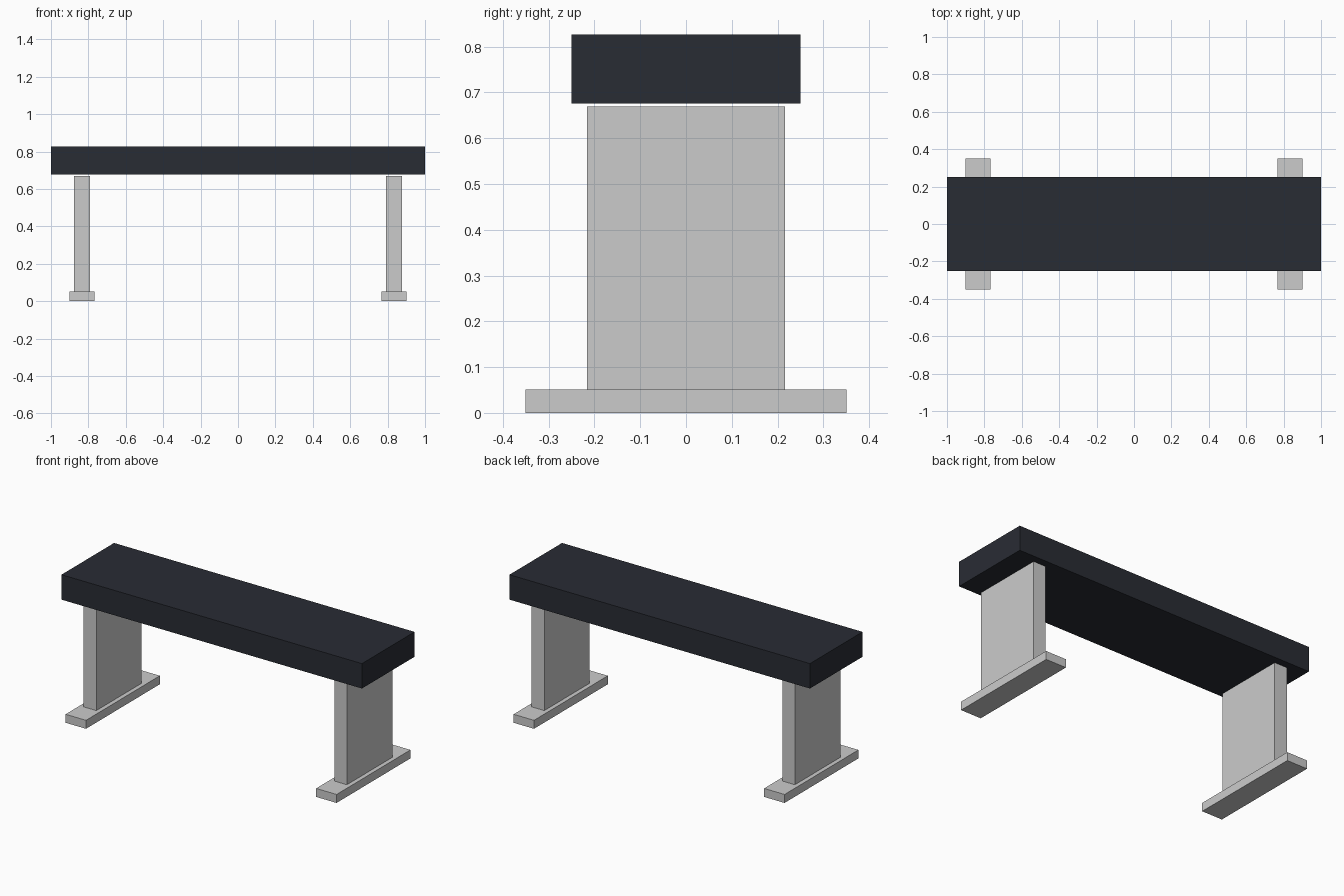
import bpy

if "Cube" in bpy.data.objects:
    bpy.data.objects.remove(bpy.data.objects["Cube"])


def box(name, center, size):
    bpy.ops.mesh.primitive_cube_add(size=1, location=center)
    ob = bpy.context.object
    ob.name = name
    ob.scale = size
    bpy.ops.object.transform_apply(location=False, rotation=False, scale=True)
    return ob


# Dark seat slab
seat = box("seat", (0, 0, 0.751), (2.0, 0.5, 0.15))
dark = bpy.data.materials.new("dark_seat")
dark.diffuse_color = (0.022, 0.025, 0.034, 1)
dark.use_nodes = True
dark.node_tree.nodes["Principled BSDF"].inputs["Base Color"].default_value = dark.diffuse_color
seat.data.materials.append(dark)

# Panel leg and floor foot at each end; legs stop just below the seat
LEG_X, FOOT_H, LEG_TOP = 0.834, 0.051, 0.669
for side, sx in (("left", -1), ("right", 1)):
    x = sx * LEG_X
    box(f"{side}_foot", (x, 0, FOOT_H / 2), (0.136, 0.702, FOOT_H))
    box(f"{side}_leg", (x, 0, (FOOT_H + LEG_TOP) / 2),
        (0.084, 0.432, LEG_TOP - FOOT_H))
